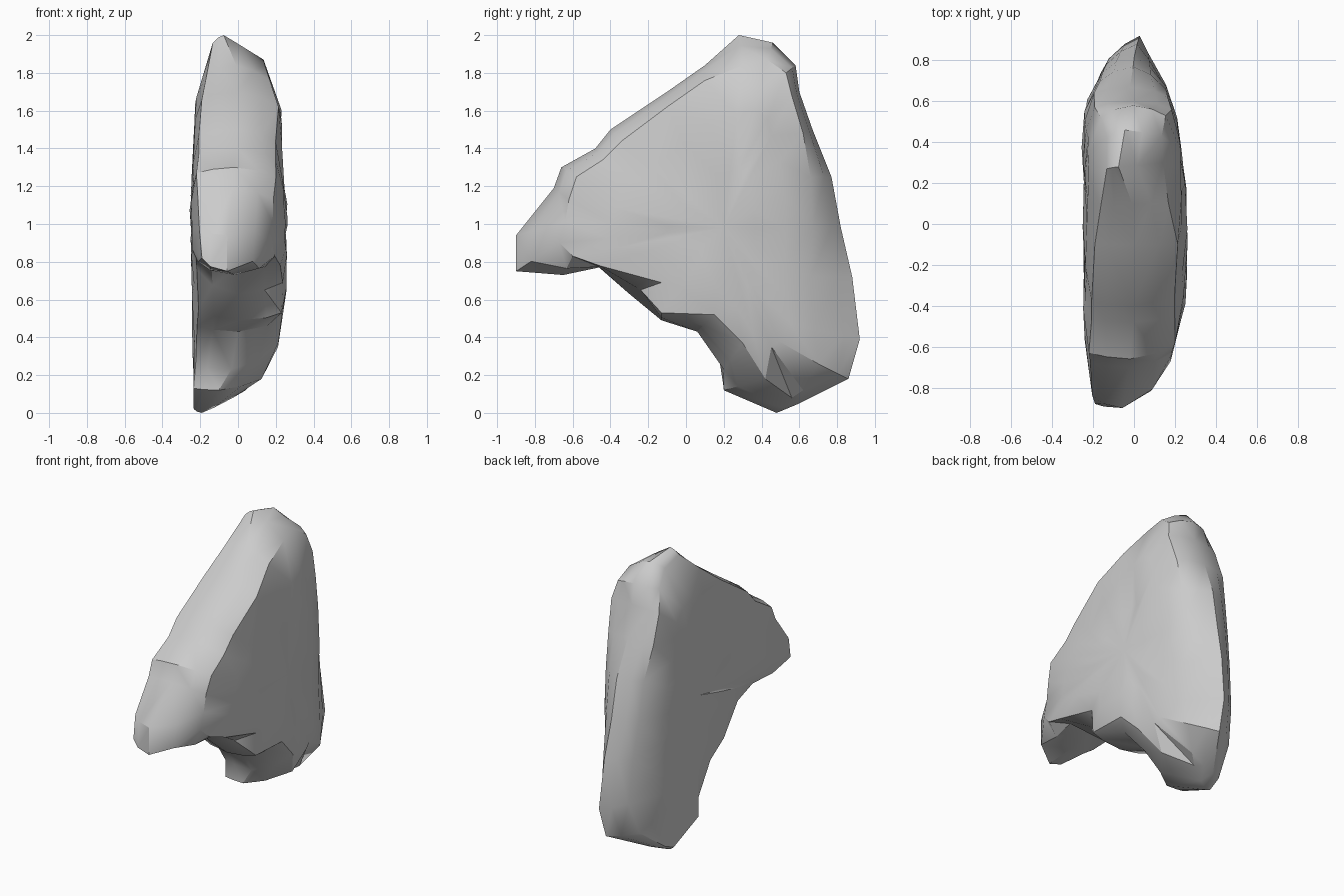
import bpy, bmesh, random
from mathutils import Vector

random.seed(7)
cube = bpy.data.objects.get("Cube")
if cube:
    bpy.data.objects.remove(cube, do_unlink=True)

stone = bpy.data.materials.new("grey stone")
stone.use_nodes = True
stone.diffuse_color = (0.6, 0.6, 0.6, 1)
stone.node_tree.nodes["Principled BSDF"].inputs["Base Color"].default_value = (0.6, 0.6, 0.6, 1)

# Matching side outlines (y, z): along the middle, and where each flank begins
MIDDLE = [(.48, 0), (.6, .05), (.86, .18), (.92, .39), (.88, .72), (.82, .98), (.77, 1.25),
          (.67, 1.5), (.6, 1.7), (.58, 1.84), (.46, 1.96), (.28, 2), (.1, 1.84), (-.1, 1.7),
          (-.4, 1.5), (-.48, 1.4), (-.66, 1.3), (-.7, 1.19), (-.9, .94), (-.9, .75),
          (-.65, .73), (-.46, .77), (-.3, .63), (-.13, .49), (.06, .43), (.2, .23), (.2, .12)]
LEFT = [(.56, .08), (.62, .12), (.7, .26), (.68, .44), (.66, .72), (.67, .98), (.66, 1.25),
        (.62, 1.48), (.56, 1.68), (.53, 1.8), (.43, 1.87), (.3, 1.84), (.1, 1.76), (-.1, 1.62),
        (-.34, 1.44), (-.44, 1.34), (-.58, 1.25), (-.62, 1.13), (-.64, 1.01), (-.67, .9),
        (-.6, .83), (-.46, .78), (-.13, .69), (-.13, .53), (.15, .52), (.3, .37), (.42, .18)]
RIGHT = [(.47, .02), (.56, .06), (.74, .2), (.81, .42), (.78, .72), (.74, .98), (.7, 1.25),
         (.64, 1.48), (.57, 1.68), (.52, 1.82), (.42, 1.92), (.27, 1.96), (.08, 1.8), (-.1, 1.66),
         (-.38, 1.47), (-.47, 1.37), (-.63, 1.27), (-.68, 1.17), (-.84, .97), (-.88, .82),
         (-.65, .8), (-.42, .82), (-.26, .76), (-.12, .55), (.04, .46), (.18, .26), (.2, .13)]
# Flank limits by height: (z, right flank, left flank)
BY_HEIGHT = [(0, -.23, -.15), (.12, -.27, .06), (.2, -.26, .17), (.35, -.24, .23), (.5, -.24, .27),
             (1.08, -.255, .265), (1.3, -.24, .225), (1.64, -.23, .24), (1.8, -.19, .17),
             (1.9, -.15, .14), (2, -.14, -.02)]
# Flank limits by depth: (y, right flank, left flank)
BY_DEPTH = [(-.91, -.21, .1), (-.8, -.24, .18), (-.5, -.25, .25), (0, -.25, .265),
            (.2, -.25, .255), (.4, -.26, .225), (.6, -.235, .2), (.8, -.15, .14), (.92, -.05, .1)]
HUB = Vector((.2, .98))


def lookup(table, key):
    """Right and left limits interpolated from a table."""
    key = min(max(key, table[0][0]), table[-1][0])
    for a, b in zip(table, table[1:]):
        if key <= b[0]:
            f = (key - a[0]) / (b[0] - a[0])
            return [a[i] + (b[i] - a[i]) * f for i in (1, 2)]


def span(y, z, u):
    """Point at u across the thickness, from right flank (0) to left flank (1)."""
    limits = list(zip(lookup(BY_HEIGHT, z), lookup(BY_DEPTH, y)))
    right, left = max(limits[0]), min(limits[1])
    return Vector((right + (left - right) * u, y, z))


def make_ring(side, u, blend, scale):
    """Blend from the middle outline to a flank outline, then shrink to the hub."""
    ring = []
    for mid, edge in zip(MIDDLE, side):
        p = HUB + (Vector(mid).lerp(Vector(edge), blend) - HUB) * scale
        v = span(p.x, p.y, u)
        v.x += random.uniform(-.007, .007)
        ring.append(bm.verts.new(v))
    return ring


# Loft across the thickness: flat flanks, a rounded rim and the middle outline
bm = bmesh.new()
HALF = [(.01, 1, .35), (.01, 1, .7), (.06, 1, 1), (.22, .35, 1)]
rings = [make_ring(RIGHT, *layer) for layer in HALF]
rings.append(make_ring(MIDDLE, .5, 0, 1))
rings += [make_ring(LEFT, 1 - u, blend, scale) for u, blend, scale in reversed(HALF)]
n = len(MIDDLE)
for a, b in zip(rings, rings[1:]):
    for i in range(n):
        j = (i + 1) % n
        bm.faces.new((a[i], a[j], b[j], b[i]))
for ring, u in ((rings[0], .01), (rings[-1], .99)):
    hub = bm.verts.new(span(HUB.x, HUB.y, u))
    for i in range(n):
        bm.faces.new((ring[i], ring[(i + 1) % n], hub))

bmesh.ops.triangulate(bm, faces=bm.faces)
bmesh.ops.recalc_face_normals(bm, faces=bm.faces)
mesh = bpy.data.meshes.new("rock_slab")
bm.to_mesh(mesh)
bm.free()
rock = bpy.data.objects.new("rock_slab", mesh)
bpy.context.collection.objects.link(rock)
mesh.materials.append(stone)
bpy.context.view_layer.objects.active = rock
rock.select_set(True)
bpy.ops.object.shade_smooth_by_angle(angle=0.6)
